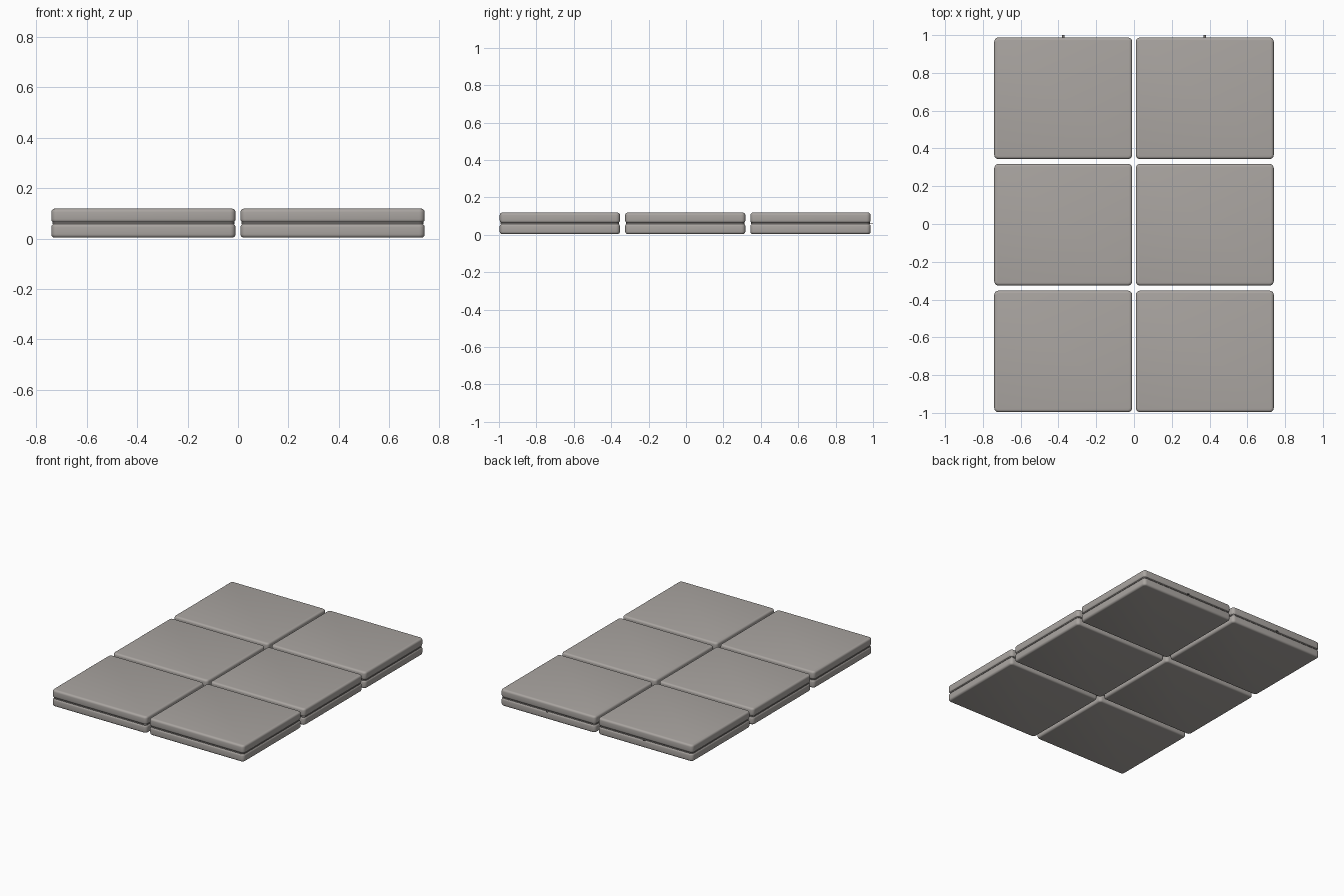
import bpy, bmesh
from mathutils import Matrix, Vector

if "Cube" in bpy.data.objects:
    bpy.data.objects.remove(bpy.data.objects["Cube"])

W, D = 0.73, 0.643          # cushion footprint
XS = (-0.375, 0.375)
YS = (-0.6745, -0.004, 0.6655)
SEAM = 0.061


def material(name, rgb):
    m = bpy.data.materials.new(name)
    m.diffuse_color = (*rgb, 1)
    m.use_nodes = True
    m.node_tree.nodes["Principled BSDF"].inputs["Base Color"].default_value = m.diffuse_color
    return m


fabric = material("warm_grey_fabric", (0.40, 0.375, 0.355))
dark = material("seam_grey", (0.22, 0.205, 0.195))


def pad(name, loc, size, corner, edge, mat):
    """Box with rounded plan corners and softened top and bottom rims."""
    bm = bmesh.new()
    bmesh.ops.create_cube(bm, size=1, matrix=Matrix.Diagonal((*size, 1)))
    upright = [e for e in bm.edges if abs(e.verts[0].co.z - e.verts[1].co.z) > 1e-4]
    bmesh.ops.bevel(bm, geom=upright, offset=corner, segments=5, profile=0.5, affect='EDGES')
    if edge:
        rims = [e for f in bm.faces if abs(f.normal.z) > 0.9 for e in f.edges]
        bmesh.ops.bevel(bm, geom=rims, offset=edge, segments=4, profile=0.5, affect='EDGES')
    me = bpy.data.meshes.new(name)
    bm.to_mesh(me)
    bm.free()
    me.materials.append(mat)
    ob = bpy.data.objects.new(name, me)
    ob.location = loc
    bpy.context.collection.objects.link(ob)
    bpy.context.view_layer.objects.active = ob
    bpy.ops.object.select_all(action='DESELECT')
    ob.select_set(True)
    bpy.ops.object.shade_smooth_by_angle()
    return ob


for x in XS:
    for y in YS:
        # two padded halves meeting at a recessed seam
        pad("cushion_lower", (x, y, 0.031), (W, D, 0.056), 0.022, 0.014, fabric)
        pad("cushion_upper", (x, y, 0.0905), (W, D, 0.056), 0.022, 0.014, fabric)
        pad("seam_band", (x, y, SEAM), (W - 0.009, D - 0.009, 0.008), 0.02, 0, dark)
    # zip pull at the back of each column
    pad("zip_pull", (x, 0.992, SEAM), (0.014, 0.016, 0.004), 0.003, 0, dark)
